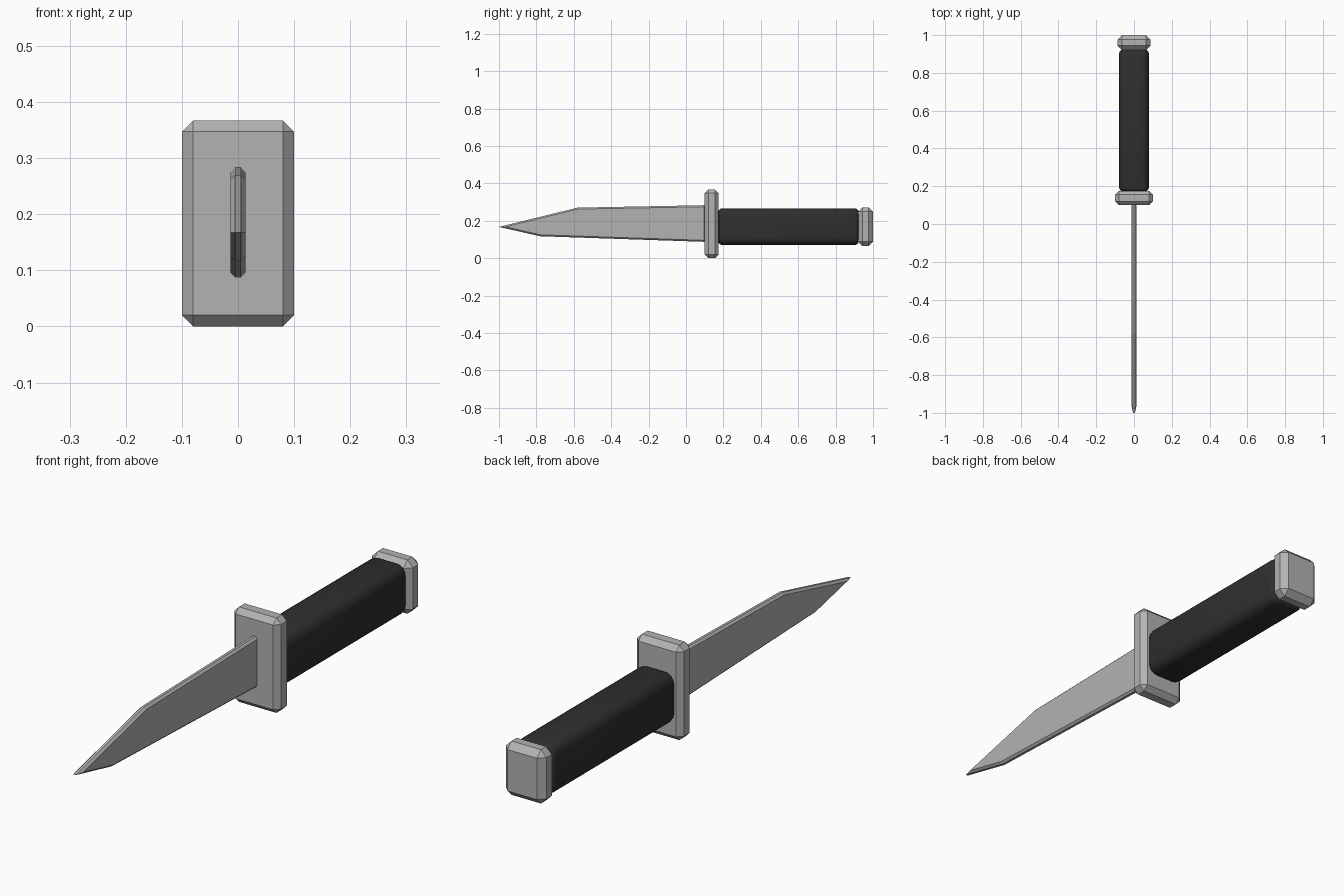
import bpy
import bmesh
from mathutils import Vector

default = bpy.data.objects.get("Cube")
if default:
    bpy.data.objects.remove(default, do_unlink=True)


def make_material(name, value):
    mat = bpy.data.materials.new(name)
    mat.use_nodes = True
    colour = (value, value, value, 1)
    mat.diffuse_color = colour
    mat.node_tree.nodes["Principled BSDF"].inputs["Base Color"].default_value = colour
    return mat


steel = make_material("steel_grey", 0.45)
rubber = make_material("black_grip", 0.028)


def finish(bm, name, mat):
    bmesh.ops.recalc_face_normals(bm, faces=bm.faces)
    mesh = bpy.data.meshes.new(name)
    bm.to_mesh(mesh)
    bm.free()
    mesh.materials.append(mat)
    obj = bpy.data.objects.new(name, mesh)
    bpy.context.collection.objects.link(obj)
    return obj


def bevel(bm, edges, width, segments=1):
    bmesh.ops.bevel(bm, geom=edges, offset=width, segments=segments,
                    profile=0.5, affect='EDGES', clamp_overlap=True)


def box(half_x, y0, y1, z0, z1):
    bm = bmesh.new()
    bmesh.ops.create_cube(bm, size=1)
    size = Vector((2 * half_x, y1 - y0, z1 - z0))
    bmesh.ops.scale(bm, vec=size, verts=bm.verts)
    bmesh.ops.translate(bm, vec=(0, (y0 + y1) / 2, (z0 + z1) / 2), verts=bm.verts)
    return bm


# Guard and pommel: chamfered blocks
for name, dims, width in (("guard", (0.1, 0.1, 0.175, 0, 0.367), 0.02),
                          ("pommel", (0.087, 0.92, 1.0, 0.064, 0.272), 0.024)):
    bm = box(*dims)
    bevel(bm, bm.edges[:], width)
    finish(bm, name, steel)

# Grip: rounded along its length, then softened at both ends
Y0, Y1 = 0.173, 0.923
bm = box(0.079, Y0, Y1, 0.07, 0.266)
bevel(bm, [e for e in bm.edges if abs(e.verts[0].co.y - e.verts[1].co.y) > 0.1], 0.04, 4)
ends = [e for e in bm.edges if abs(e.verts[0].co.y - e.verts[1].co.y) < 0.001]
bevel(bm, ends, 0.02, 3)
grip = finish(bm, "grip", rubber)
bpy.context.view_layer.objects.active = grip
grip.select_set(True)
bpy.ops.object.shade_smooth_by_angle()
grip.select_set(False)

# Blade: side outline extruded to a thin plate with chamfered rims
outline = [(-1, 0.167), (-0.58, 0.27), (0.105, 0.283), (0.105, 0.087), (-0.78, 0.117)]
HALF = 0.013
bm = bmesh.new()
side = bm.faces.new([bm.verts.new((-HALF, y, z)) for y, z in outline])
extruded = bmesh.ops.extrude_face_region(bm, geom=[side], use_keep_orig=True)
moved = [v for v in extruded["geom"] if isinstance(v, bmesh.types.BMVert)]
bmesh.ops.translate(bm, vec=(2 * HALF, 0, 0), verts=moved)
bmesh.ops.recalc_face_normals(bm, faces=bm.faces)
rims = [e for e in bm.edges if abs(e.verts[0].co.x - e.verts[1].co.x) < 0.001]
bevel(bm, rims, 0.008)
finish(bm, "blade", steel)
